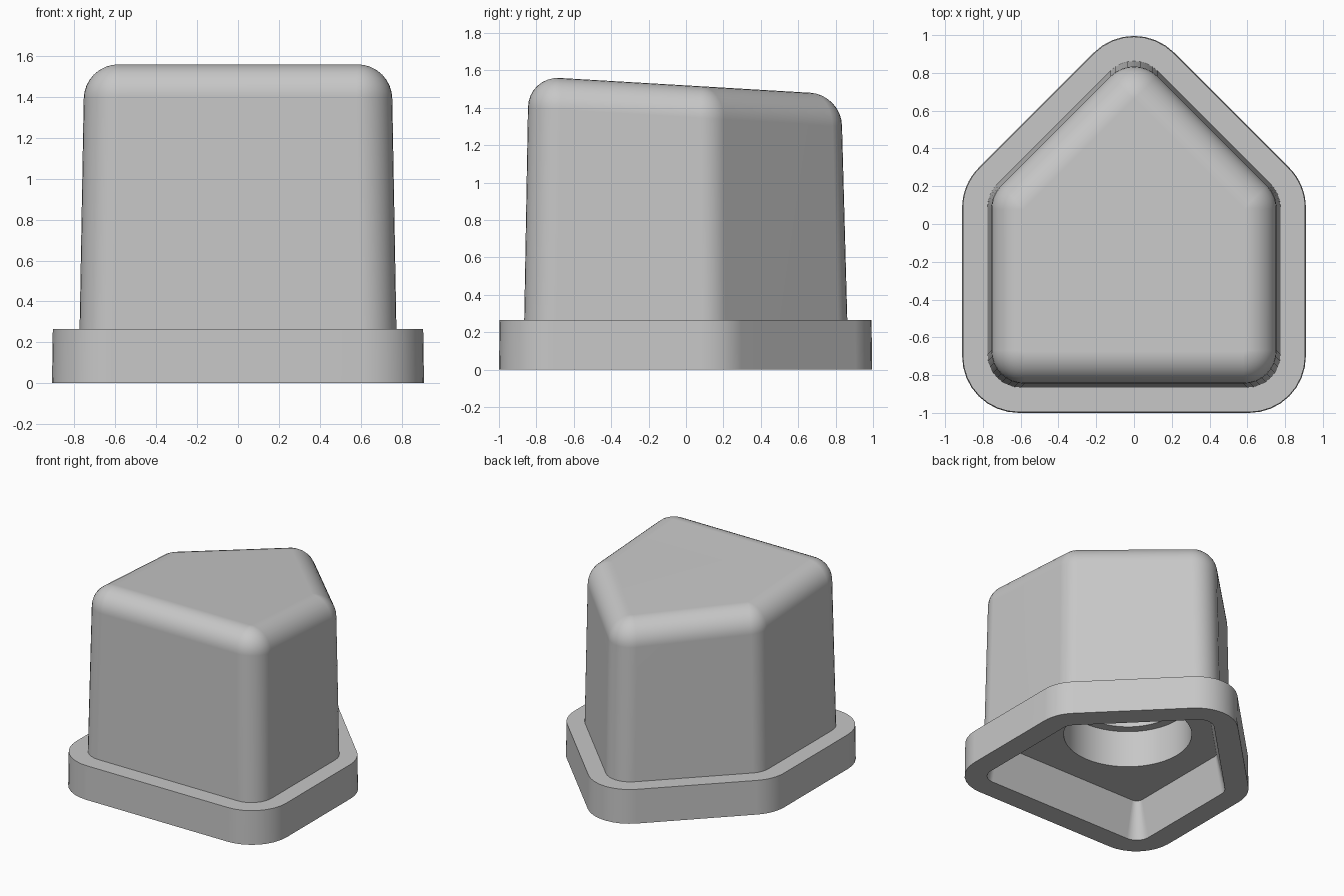
import bpy, bmesh, math

cube = bpy.data.objects.get("Cube")
if cube:
    bpy.data.objects.remove(cube, do_unlink=True)

STEPS = 8
FLANGE_TOP = 0.265
FILLET = 0.17


def outline(w, front, peak, inset, r):
    """House-shaped loop: straight front and sides, 45 degree back, round corners."""
    k = inset + r
    w, front, peak = w - k, front + k, peak - k * math.sqrt(2)
    shoulder = peak - w
    corners = [(w, front, -90, 0), (w, shoulder, 0, 45), (0, peak, 45, 135),
               (-w, shoulder, 135, 180), (-w, front, 180, 270)]
    pts = []
    for cx, cy, a0, a1 in corners:
        for i in range(STEPS + 1):
            a = math.radians(a0 + (a1 - a0) * i / STEPS)
            pts.append((cx + r * math.cos(a), cy + r * math.sin(a)))
    return pts


def circle(r, cy, n=64):
    return [(r * math.cos(math.tau * i / n), cy + r * math.sin(math.tau * i / n))
            for i in range(n)]


def ring(bm, pts, height):
    return [bm.verts.new((x, y, height(y) if callable(height) else height))
            for x, y in pts]


def bridge(bm, rings):
    for a, b in zip(rings, rings[1:]):
        for i in range(len(a)):
            j = (i + 1) % len(a)
            bm.faces.new((a[i], a[j], b[j], b[i]))


def loop_edges(bm, loop):
    return [bm.edges.get((v, loop[i - 1])) for i, v in enumerate(loop)]


def flange(inset, r):
    return outline(0.91, -1.0, 1.12, inset, r)


def body(inset, r):
    return outline(0.775, -0.865, 0.935, inset, r)


bm = bmesh.new()

# Underside pocket, flange and drafted wall
shell = [
    ring(bm, flange(0.23, 0.05), 0.29),
    ring(bm, flange(0.17, 0.11), 0),
    ring(bm, flange(0, 0.3), 0),
    ring(bm, flange(0.004, 0.296), FLANGE_TOP),
    ring(bm, body(0, 0.175), FLANGE_TOP),
]

# Rounded top edge following the sloping top
for i in range(STEPS + 1):
    a = math.pi / 2 * i / STEPS
    inset = FILLET * (1 - math.cos(a))
    drop = FILLET * (1 - math.sin(a))
    shell.append(ring(bm, body(0.02 + inset, 0.175 - inset),
                      lambda y: 1.52 - drop - 0.059 * y))
bridge(bm, shell)
bm.faces.new(shell[-1])

# Stepped round socket
socket = [ring(bm, circle(r, -0.07), z)
          for r, z in ((0.46, 0.29), (0.46, 0.58), (0.39, 0.58), (0.39, 0.9))]
bridge(bm, socket)
bm.faces.new(socket[-1])

# Pocket ceiling around the socket mouth
bmesh.ops.triangle_fill(bm, use_beauty=True, normal=(0, 0, -1),
                        edges=loop_edges(bm, shell[0]) + loop_edges(bm, socket[0]))
bmesh.ops.recalc_face_normals(bm, faces=bm.faces)

mesh = bpy.data.meshes.new("flanged_housing")
bm.to_mesh(mesh)
bm.free()
housing = bpy.data.objects.new("flanged_housing", mesh)
bpy.context.collection.objects.link(housing)

# Plain grey finish
grey = bpy.data.materials.new("plain_grey")
grey.use_nodes = True
colour = (0.57, 0.57, 0.57, 1)
grey.diffuse_color = colour
grey.node_tree.nodes["Principled BSDF"].inputs["Base Color"].default_value = colour
mesh.materials.append(grey)

# Smooth curves with crisp rims
bpy.ops.object.select_all(action="DESELECT")
housing.select_set(True)
bpy.context.view_layer.objects.active = housing
bpy.ops.object.shade_smooth_by_angle(angle=math.radians(35))
weighted = housing.modifiers.new("weighted_normals", "WEIGHTED_NORMAL")
weighted.keep_sharp = True
